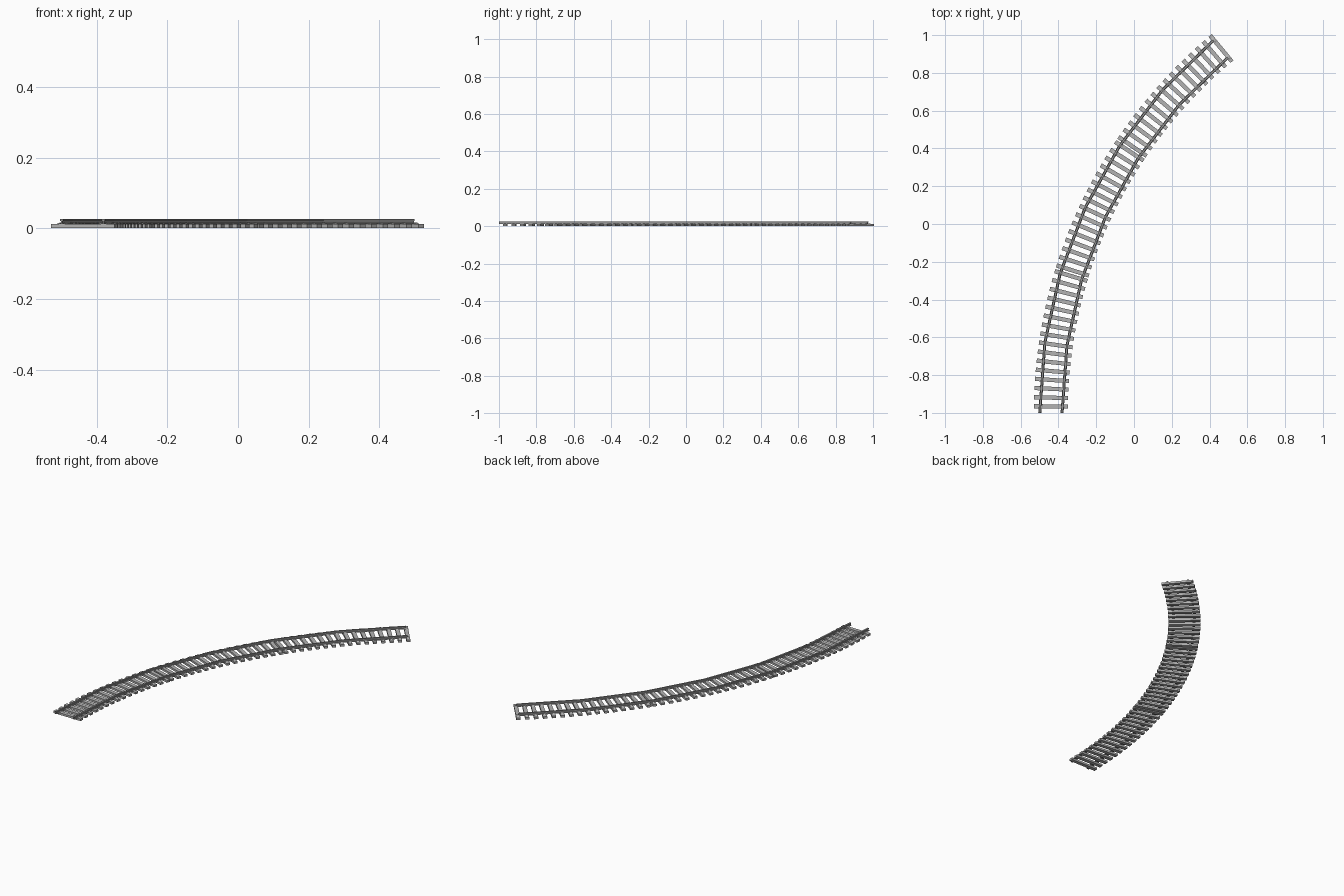
import bpy, bmesh, math

if "Cube" in bpy.data.objects:
    bpy.data.objects.remove(bpy.data.objects["Cube"])

R = 2.515                     # centre-line radius
CX, CY = 2.075, -1.0          # centre of the bend
PIECES = 3
PIECE = math.radians(50) / PIECES
GAUGE = 0.059                 # half the distance between rails


def at(angle, off, z):
    """Point on the bend; off is measured to the right of travel."""
    r = R - off
    return (CX - r * math.cos(angle), CY + r * math.sin(angle), z)


def sweep(bm, profile, angles):
    """Sweep a closed (offset, z) profile through the angles, with end caps."""
    rings = [[bm.verts.new(at(a, o, z)) for o, z in profile] for a in angles]
    n = len(profile)
    for r0, r1 in zip(rings, rings[1:]):
        for i in range(n):
            j = (i + 1) % n
            bm.faces.new((r0[i], r0[j], r1[j], r1[i]))
    bm.faces.new(rings[0])
    bm.faces.new(rings[-1])


def grey(name, v):
    mat = bpy.data.materials.new(name)
    mat.diffuse_color = (v, v, v, 1)
    mat.use_nodes = True
    mat.node_tree.nodes["Principled BSDF"].inputs["Base Color"].default_value = mat.diffuse_color
    return mat


def finish(bm, name, mat):
    bmesh.ops.recalc_face_normals(bm, faces=bm.faces)
    me = bpy.data.meshes.new(name)
    bm.to_mesh(me)
    bm.free()
    me.materials.append(mat)
    ob = bpy.data.objects.new(name, me)
    bpy.context.collection.objects.link(ob)


steel = grey("dark_steel", 0.3)
concrete = grey("sleeper_grey", 0.45)

# half of the rail section: foot, web, head
HALF = [(0.008, 0.0115), (0.007, 0.0135), (0.002, 0.015), (0.002, 0.020),
        (0.005, 0.021), (0.005, 0.026)]
RAIL = HALF + [(-o, z) for o, z in reversed(HALF)]

# rails: two straight segments in every track piece
for name, side in (("left_rail", -1), ("right_rail", 1)):
    bm = bmesh.new()
    sweep(bm, [(side * GAUGE + o, z) for o, z in RAIL],
          [i * PIECE / 2 for i in range(PIECES * 2 + 1)])
    finish(bm, name, steel)

# sleepers: sixteen in every track piece, closing up at each joint
TIES = 16
FIRST, LAST = 0.034, 0.735
TIE = [(-0.09, 0.0), (0.09, 0.0), (0.09, 0.012), (-0.09, 0.012)]
for p in range(PIECES):
    bm = bmesh.new()
    for i in range(TIES):
        a = p * PIECE + (FIRST + i * (LAST - FIRST) / (TIES - 1)) / R
        h = 0.011 / R
        sweep(bm, TIE, [a - h, a + h])
        # sloped rail fastenings across the foot of each rail
        for c in (-GAUGE, GAUGE):
            sweep(bm, [(c - 0.017, 0.0115), (c + 0.017, 0.0115),
                       (c + 0.006, 0.016), (c - 0.006, 0.016)],
                  [a - h * 0.5, a + h * 0.5])
    finish(bm, f"sleepers_{p + 1}", concrete)
